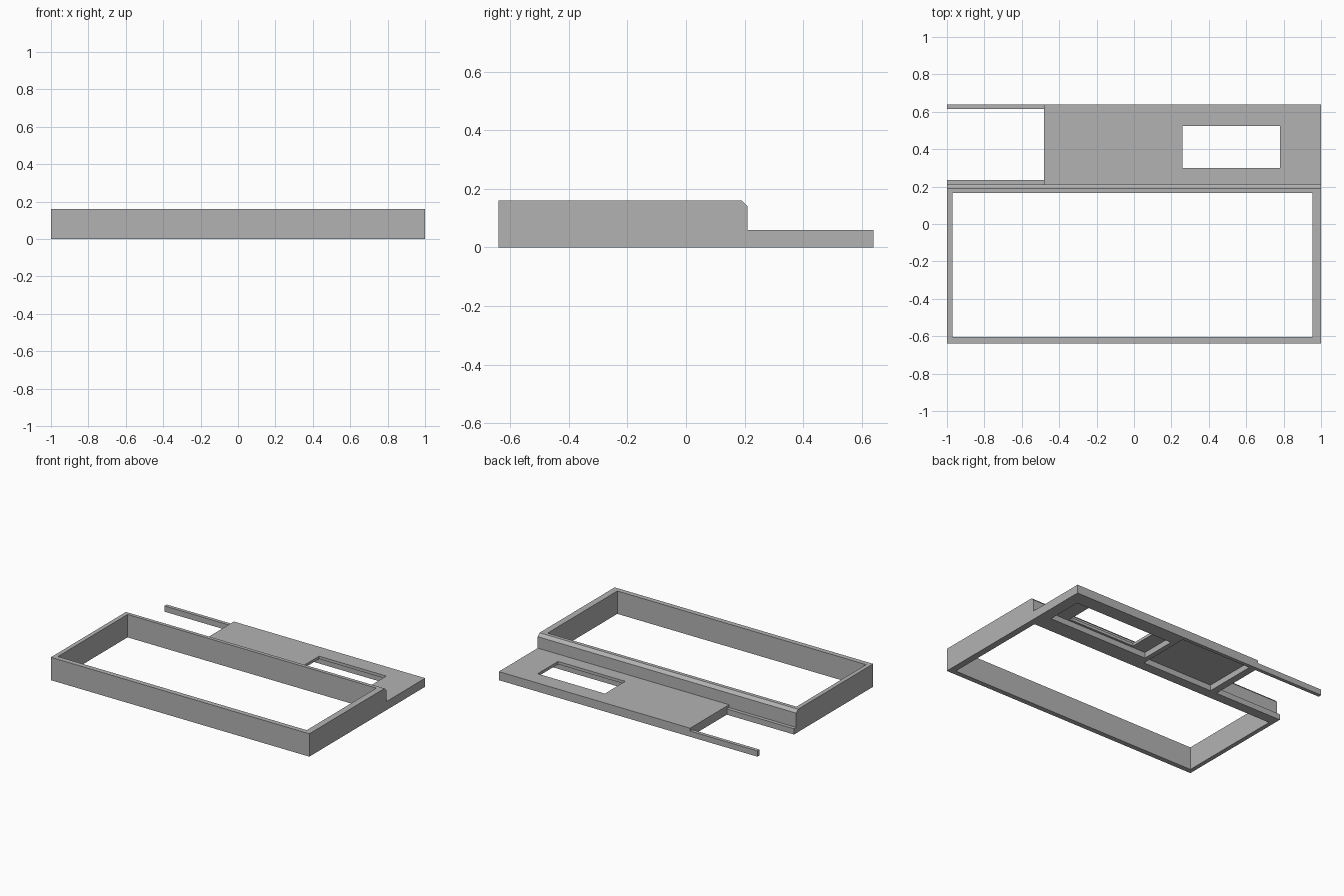
import bpy, bmesh
from mathutils import Vector

cube = bpy.data.objects.get("Cube")
if cube:
    bpy.data.objects.remove(cube, do_unlink=True)

grey = bpy.data.materials.new("plain_grey")
grey.use_nodes = True
colour = (0.45, 0.45, 0.45, 1)
grey.diffuse_color = colour
grey.node_tree.nodes["Principled BSDF"].inputs["Base Color"].default_value = colour


def prism(name, profile, x0, x1):
    """Extrude a closed (y, z) profile from x0 to x1."""
    bm = bmesh.new()
    face = bm.faces.new([bm.verts.new((x0, y, z)) for y, z in profile])
    ext = bmesh.ops.extrude_face_region(bm, geom=[face])
    moved = [v for v in ext["geom"] if isinstance(v, bmesh.types.BMVert)]
    bmesh.ops.translate(bm, verts=moved, vec=Vector((x1 - x0, 0, 0)))
    bmesh.ops.recalc_face_normals(bm, faces=bm.faces[:])
    mesh = bpy.data.meshes.new(name)
    bm.to_mesh(mesh)
    bm.free()
    mesh.materials.append(grey)
    obj = bpy.data.objects.new(name, mesh)
    bpy.context.collection.objects.link(obj)
    return obj


def box(name, x, y, z):
    return prism(name, [(y[0], z[0]), (y[1], z[0]), (y[1], z[1]), (y[0], z[1])], *x)


def cut(obj, x, y, z):
    """Subtract a box and discard the cutter."""
    cutter = box("cutter", x, y, z)
    cutter.hide_render = True
    mod = obj.modifiers.new("cut", "BOOLEAN")
    mod.operation = "DIFFERENCE"
    mod.solver = "EXACT"
    mod.object = cutter
    bpy.context.view_layer.objects.active = obj
    bpy.ops.object.modifier_apply(modifier=mod.name)
    bpy.data.objects.remove(cutter, do_unlink=True)


FRONT, STEP, BACK = -0.64, 0.21, 0.64
RAIL, DECK, TOP = 0.04, 0.06, 0.16
DECK_END, WALL = -0.48, 0.025

# Tall open frame with a chamfered back edge
frame = prism("main_frame", [(FRONT, 0), (STEP, 0), (STEP, TOP - 0.02),
                             (STEP - 0.02, TOP), (FRONT, TOP)], -1, 1)
cut(frame, (-0.97, 0.955), (-0.605, 0.165), (-0.1, 0.3))

# Low rear deck with a window and two pockets underneath
deck = box("rear_deck", (DECK_END, 1), (STEP, BACK), (0, DECK))
cut(deck, (0.15, 0.92), (0.285, 0.54), (-0.1, RAIL))
cut(deck, (-0.43, 0.115), (STEP + WALL, BACK - WALL), (-0.1, RAIL))
cut(deck, (0.26, 0.78), (0.30, 0.525), (-0.1, 0.2))

# Thin rails beside the open bay
for name, y in (("front_rail", STEP), ("back_rail", BACK - WALL)):
    box(name, (-1, DECK_END), (y, y + WALL), (0, RAIL))
